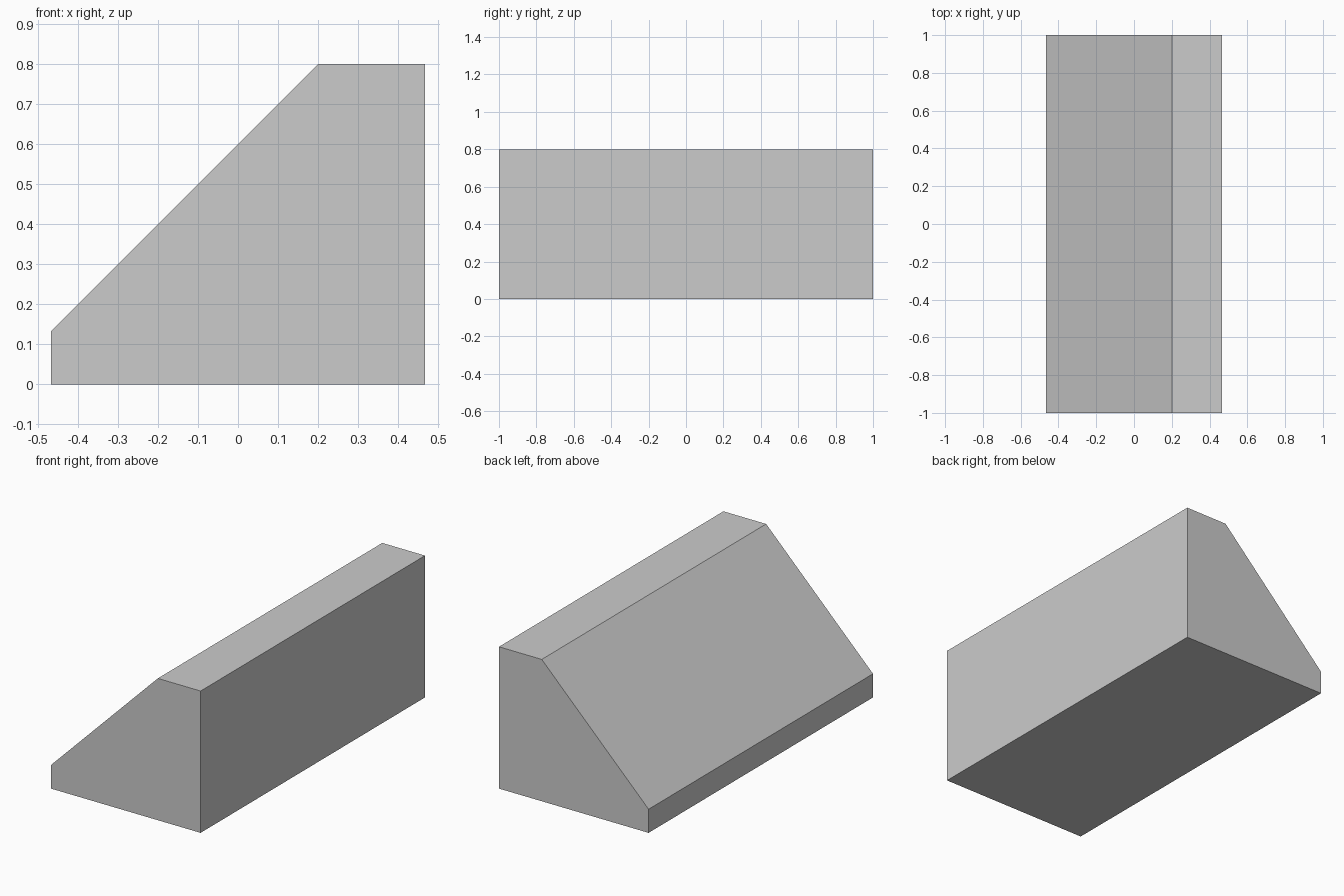
import bpy
import bmesh

if "Cube" in bpy.data.objects:
    bpy.data.objects.remove(bpy.data.objects["Cube"])

HALF_LENGTH = 1.0
W = 0.4667  # half width

# Side profile (x, z): flat base, low front lip, 45 degree slope, flat top
profile = [(-W, 0), (W, 0), (W, 0.8), (0.2, 0.8), (-W, 0.1333)]

# Wedge block: profile extruded along y
bm = bmesh.new()
face = bm.faces.new([bm.verts.new((x, -HALF_LENGTH, z)) for x, z in profile])
result = bmesh.ops.extrude_face_region(bm, geom=[face], use_keep_orig=True)
moved = [g for g in result["geom"] if isinstance(g, bmesh.types.BMVert)]
bmesh.ops.translate(bm, verts=moved, vec=(0, 2 * HALF_LENGTH, 0))
bmesh.ops.recalc_face_normals(bm, faces=bm.faces)

mesh = bpy.data.meshes.new("sloped_block")
bm.to_mesh(mesh)
bm.free()
block = bpy.data.objects.new("sloped_block", mesh)
bpy.context.collection.objects.link(block)
